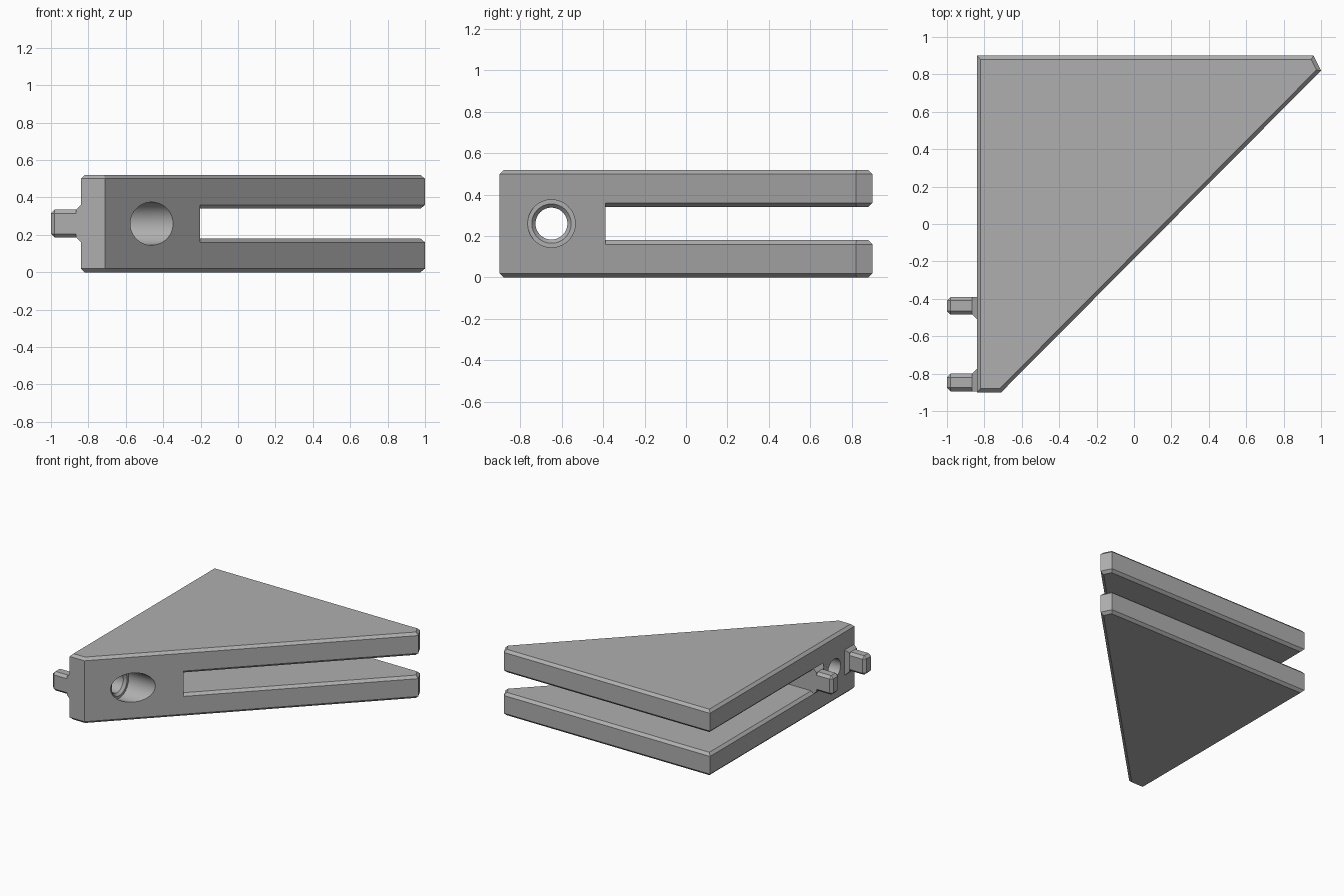
import bpy, bmesh, math
from mathutils import Vector

if "Cube" in bpy.data.objects:
    bpy.data.objects.remove(bpy.data.objects["Cube"], do_unlink=True)

grey = bpy.data.materials.new("mid grey")
grey.use_nodes = True
colour = (0.43, 0.43, 0.43, 1)
grey.diffuse_color = colour
grey.node_tree.nodes["Principled BSDF"].inputs["Base Color"].default_value = colour

CHAMFER = 0.02
LEFT_WALL = -0.84
MID_Z = 0.26
SLOT_Y = -0.39


def finish(name, bm):
    bmesh.ops.recalc_face_normals(bm, faces=bm.faces)
    mesh = bpy.data.meshes.new(name)
    bm.to_mesh(mesh)
    bm.free()
    mesh.materials.append(grey)
    obj = bpy.data.objects.new(name, mesh)
    bpy.context.collection.objects.link(obj)
    return obj


def loft(name, rings):
    """Closed solid skinned through rings with equal point counts."""
    bm = bmesh.new()
    loops = [[bm.verts.new(p) for p in ring] for ring in rings]
    for a, b in zip(loops, loops[1:]):
        for i in range(len(a)):
            j = (i + 1) % len(a)
            bm.faces.new((a[i], a[j], b[j], b[i]))
    bm.faces.new(loops[0])
    bm.faces.new(loops[-1])
    return finish(name, bm)


def inset(points, d):
    """Offset a convex counter-clockwise outline inwards."""
    result = []
    for i, p in enumerate(points):
        e1 = (p - points[i - 1]).normalized()
        e2 = (points[(i + 1) % len(points)] - p).normalized()
        n1, n2 = Vector((-e1.y, e1.x)), Vector((-e2.y, e2.x))
        result.append(p + (n1 + n2) * d / (1 + n1.dot(n2)))
    return result


def at_height(points, z):
    return [(p.x, p.y, z) for p in points]


def combine(target, tool, operation):
    mod = target.modifiers.new(operation.lower(), "BOOLEAN")
    mod.operation = operation
    mod.solver = "EXACT"
    mod.object = tool
    bpy.context.view_layer.objects.active = target
    bpy.ops.object.modifier_apply(modifier=mod.name)
    bpy.data.objects.remove(tool, do_unlink=True)


# Triangular outline with clipped corners
outline = [Vector(p) for p in ((LEFT_WALL, -0.9), (-0.71, -0.9), (1, 0.82),
                               (0.96, 0.9), (LEFT_WALL, 0.9))]
small = inset(outline, CHAMFER)


def plate(name, z0, z1):
    return loft(name, [at_height(small, z0), at_height(outline, z0 + CHAMFER),
                       at_height(outline, z1 - CHAMFER), at_height(small, z1)])


# Solid front part that joins the two plates
tip, far = outline[1], outline[2]
slot_corner = tip.lerp(far, (SLOT_Y - tip.y) / (far.y - tip.y))
web = [outline[0], tip, slot_corner, Vector((LEFT_WALL, SLOT_Y))]
body = loft("slotted_body", [at_height(web, z) for z in (0.16, 0.36)])
combine(body, plate("lower_plate", 0, 0.18), "UNION")
combine(body, plate("upper_plate", 0.34, 0.52), "UNION")

# Stepped screw hole running sideways through the front part
SIDES = 64


def circle(x, r):
    return [(x, -0.65 + r * math.cos(t), MID_Z + r * math.sin(t))
            for t in (math.tau * i / SIDES for i in range(SIDES))]


bore = loft("bore_cutter", [circle(x, r) for x, r in (
    (-0.9, 0.077), (-0.6, 0.077), (-0.58, 0.095), (-0.58, 0.115), (0, 0.115))])
bore.hide_render = True
combine(body, bore, "DIFFERENCE")


# Locating pegs on the outer wall, each flared where it meets the wall
def peg(name, y0, y1, inward):
    bm = bmesh.new()
    bmesh.ops.create_cube(bm, size=1)
    size = Vector((0.2, y1 - y0, 0.15))
    for v in bm.verts:
        v.co = v.co * size + Vector((-0.9, (y0 + y1) / 2, MID_Z))
    bmesh.ops.bevel(bm, geom=bm.edges[:], offset=CHAMFER, segments=1,
                    affect="EDGES")
    finish(name, bm)

    def section(x, grow):
        a = y0 - grow * (inward < 0)
        b = y1 + grow * (inward > 0)
        h = 0.075 + grow
        return [(x, a, MID_Z - h), (x, b, MID_Z - h),
                (x, b, MID_Z + h), (x, a, MID_Z + h)]

    loft(name + "_flare", [section(LEFT_WALL - 0.025, 0),
                           section(LEFT_WALL, 0.025),
                           section(LEFT_WALL + 0.01, 0.025)])


peg("rear_peg", -0.485, -0.39, -1)
peg("front_peg", -0.895, -0.8, 1)

# Smooth hole walls, sharp chamfers
bpy.ops.object.select_all(action="DESELECT")
body.select_set(True)
bpy.context.view_layer.objects.active = body
bpy.ops.object.shade_smooth_by_angle(angle=math.radians(25))
